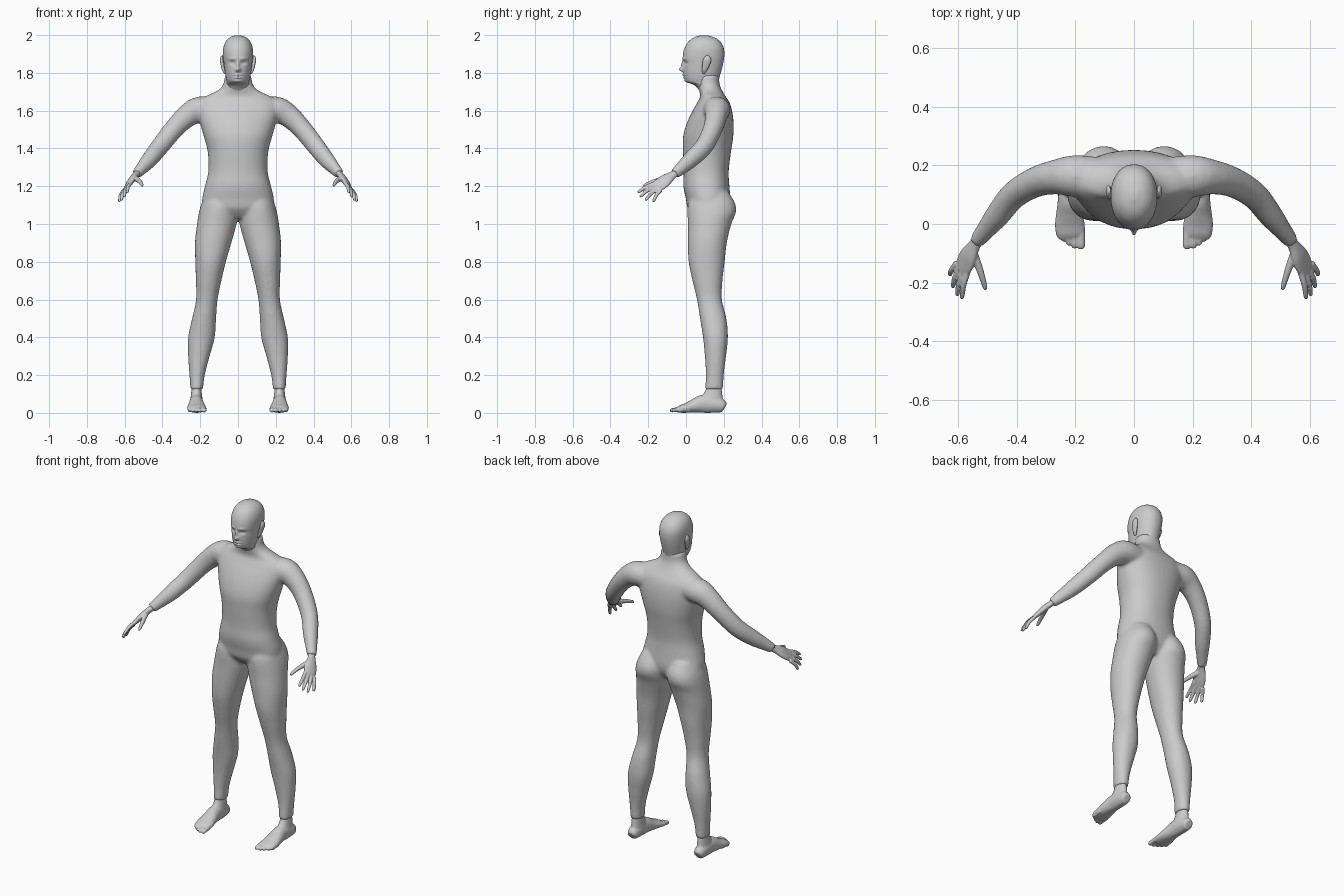
import bpy, bmesh, math
from mathutils import Vector

grey = bpy.data.materials.new("light_grey")
grey.diffuse_color = (0.6, 0.6, 0.6, 1)


def spline(rows, steps=4):
    """Catmull-Rom interpolation of rows of numbers."""
    out = []
    for i in range(len(rows) - 1):
        quad = (rows[max(i - 1, 0)], rows[i], rows[i + 1], rows[min(i + 2, len(rows) - 1)])
        for s in range(steps):
            t = s / steps
            out.append([0.5 * (2 * b + (c - a) * t + (2 * a - 5 * b + 4 * c - d) * t * t
                               + (3 * b - a - 3 * c + d) * t ** 3) for a, b, c, d in zip(*quad)])
    return out + [list(rows[-1])]


def oval(n, power=2.0):
    for i in range(n):
        a = 2 * math.pi * i / n
        c, s = math.cos(a), math.sin(a)
        yield math.copysign(abs(c) ** (2 / power), c), math.copysign(abs(s) ** (2 / power), s)


def loft(bm, rings):
    loops = [[bm.verts.new(p) for p in r] for r in rings]
    n = len(loops[0])
    faces = [bm.faces.new(loops[0]), bm.faces.new(loops[-1])]
    for a, b in zip(loops, loops[1:]):
        faces += [bm.faces.new((a[i], a[(i + 1) % n], b[(i + 1) % n], b[i])) for i in range(n)]
    bmesh.ops.recalc_face_normals(bm, faces=faces)


def column(bm, rows, power=2.0, n=32):
    """Rows of z, x min, x max, y front, y back."""
    loft(bm, [[((x0 + x1) / 2 + c * (x1 - x0) / 2, (y0 + y1) / 2 + s * (y1 - y0) / 2, z)
               for c, s in oval(n, power)] for z, x0, x1, y0, y1 in spline(rows)])


def tube(bm, rows, wide=(0, 0, 1), side=1, n=20):
    """Rows of x, y, z, half width along 'wide', half thickness."""
    rows = spline(rows)
    pts = [Vector(r[:3]) for r in rows]
    rings = []
    for i, r in enumerate(rows):
        t = (pts[min(i + 1, len(pts) - 1)] - pts[max(i - 1, 0)]).normalized()
        w = Vector(wide)
        u = (w - t * w.dot(t)).normalized()
        v = t.cross(u)
        ring = [pts[i] + u * c * r[3] + v * s * r[4] for c, s in oval(n)]
        rings.append([(side * p.x, p.y, p.z) for p in ring])
    loft(bm, rings)


def finish(name, bm, voxel=0, smooth=0, mirror=False):
    me = bpy.data.meshes.new(name)
    bm.to_mesh(me)
    bm.free()
    me.materials.append(grey)
    for p in me.polygons:
        p.use_smooth = True
    ob = bpy.data.objects.new(name, me)
    bpy.context.collection.objects.link(ob)
    if voxel:
        m = ob.modifiers.new("blend", 'REMESH')
        m.mode, m.voxel_size, m.use_smooth_shade = 'VOXEL', voxel, True
    if smooth:
        m = ob.modifiers.new("soften", 'SMOOTH')
        m.iterations, m.factor = smooth, 0.5
    if mirror:
        ob.modifiers.new("mirror", 'MIRROR').use_mirror_merge = False
    return ob


# Body: torso, legs and arms blended into one skin
bm = bmesh.new()
torso = [(1.03, .10, .05, .19), (1.08, .18, .01, .225), (1.13, .19, 0, .235), (1.2, .175, -.014, .23),
         (1.28, .157, -.012, .226), (1.38, .16, -.016, .238), (1.46, .18, -.016, .25),
         (1.53, .2, .003, .252), (1.59, .215, .03, .246), (1.64, .215, .058, .232),
         (1.675, .175, .075, .21), (1.705, .11, .07, .192), (1.74, .078, .062, .178), (1.79, .07, .06, .175)]
column(bm, [(z, -w, w, f, b) for z, w, f, b in torso], 2.2, 40)
leg = [(1.17, .03, .165, .04, .225), (1.11, .006, .193, .012, .26), (1.06, .003, .207, .008, .264),
       (1.0, .008, .217, .01, .24), (.9, .035, .228, .01, .216), (.8, .064, .226, .014, .205),
       (.7, .088, .223, .034, .193), (.6, .108, .222, .058, .19), (.5, .116, .243, .074, .214),
       (.4, .123, .264, .09, .222), (.3, .15, .264, .1, .212), (.2, .176, .257, .105, .2),
       (.125, .185, .252, .1, .197)]
arm = [(.10, .155, 1.60, .06, .07), (.2, .163, 1.605, .07, .072), (.265, .16, 1.575, .062, .06),
       (.335, .143, 1.508, .053, .052), (.41, .098, 1.415, .05, .047), (.465, .03, 1.345, .045, .042),
       (.505, -.02, 1.30, .036, .033), (.537, -.06, 1.265, .028, .026)]
for side in (-1, 1):
    column(bm, [(z, *sorted((side * a, side * b)), f, k) for z, a, b, f, k in leg], 2.1)
    tube(bm, arm, side=side)
finish("body_suit", bm, 0.009, 6)

# Head: oval rings with sculpted face bumps
bm = bmesh.new()
skull = [(1.70, .055, .075, .165), (1.735, .06, .045, .17), (1.752, .058, .004, .172), (1.775, .064, -.008, .177),
         (1.81, .07, -.013, .187), (1.85, .075, -.014, .197), (1.89, .079, -.017, .203),
         (1.93, .078, -.008, .2), (1.965, .066, .012, .182), (1.988, .043, .042, .15), (1.999, .012, .08, .11)]
column(bm, [(z, -w, w, f, b) for z, w, f, b in skull], 2.15, 72)
bmesh.ops.subdivide_edges(bm, edges=bm.edges[:], cuts=1, use_grid_fill=True)
# x, z, spread x, spread z, push forward
bumps = [(0, 1.817, .013, .011, .022), (0, 1.84, .008, .02, .012), (.03, 1.853, .014, .009, -.012),
         (.03, 1.875, .022, .007, .005), (0, 1.789, .02, .005, .010), (0, 1.775, .018, .005, .008),
         (0, 1.782, .022, .002, -.006), (0, 1.755, .022, .009, .006), (.03, 1.853, .008, .004, .006)]
for v in bm.verts:
    if v.co.y < .06 and v.co.z > 1.74:
        x, z = abs(v.co.x), v.co.z
        v.co.y -= sum(d * math.exp(-((x - a) / sx) ** 2 - ((z - c) / sz) ** 2) for a, c, sx, sz, d in bumps)
finish("head", bm)

# Ears
bm = bmesh.new()
tube(bm, [(.068, .092, 1.798, .006, .005), (.076, .098, 1.815, .013, .008), (.083, .106, 1.845, .02, .009),
          (.087, .112, 1.87, .021, .009), (.084, .113, 1.887, .012, .006), (.08, .113, 1.892, .003, .002)], (0, 1, 0))
finish("ears", bm, mirror=True)

# Hands: palm, four fingers and a thumb
bm = bmesh.new()
across = (.04, .03, -.045)
tube(bm, [(.528, -.05, 1.273, .021, .018), (.543, -.072, 1.258, .023, .017), (.562, -.105, 1.235, .036, .017),
          (.577, -.135, 1.212, .040, .014), (.588, -.158, 1.196, .034, .010)], across)
fingers = [((.566, -.158, 1.218), (.588, -.256, 1.168)), ((.580, -.154, 1.204), (.604, -.245, 1.144)),
           ((.593, -.146, 1.190), (.619, -.217, 1.125)), ((.603, -.132, 1.180), (.630, -.175, 1.118))]
for base, tip in fingers:
    a, b = Vector(base), Vector(tip)
    mid = a.lerp(b, .5) + Vector((.004, -.002, .005))
    tube(bm, [(*a, .011, .011), (*mid, .010, .010), (*a.lerp(b, .9), .0085, .008), (*b, .004, .004)], across, n=12)
tube(bm, [(.55, -.09, 1.245, .016, .014), (.533, -.135, 1.235, .014, .013), (.518, -.18, 1.222, .011, .011),
          (.508, -.215, 1.207, .009, .008), (.506, -.224, 1.202, .004, .004)], across, n=12)
finish("hands", bm, 0.004, 2, True)

# Feet: ankle, sole and five toes
bm = bmesh.new()
column(bm, [(.02, .19, .252, .07, .19), (.06, .187, .254, .06, .197), (.09, .19, .25, .085, .193),
            (.118, .193, .247, .102, .19), (.135, .195, .245, .108, .187)])
sole = [(.207, .222, .02, .018, .03), (.195, .222, .03, .033, .035), (.15, .222, .036, .045, .045),
        (.09, .221, .038, .048, .048), (.04, .220, .045, .036, .036), (0, .219, .051, .026, .026),
        (-.03, .216, .050, .020, .020), (-.048, .214, .044, .013, .015)]
tube(bm, [(x, y, zc, w, h) for y, x, w, h, zc in sole], (1, 0, 0))
for x, tip, r in ((.18, -.086, .014), (.203, -.084, .0105), (.222, -.074, .010), (.24, -.06, .0095), (.256, -.042, .009)):
    tube(bm, [(x, tip + .06, .02, r, .014), (x, tip + .03, .017, r, .012), (x, tip + .01, .013, r, .011),
              (x, tip, .011, r * .5, .006)], (1, 0, 0), n=12)
for v in bm.verts:
    v.co.z = max(v.co.z, 0)
finish("feet", bm, 0.005, 2, True)
